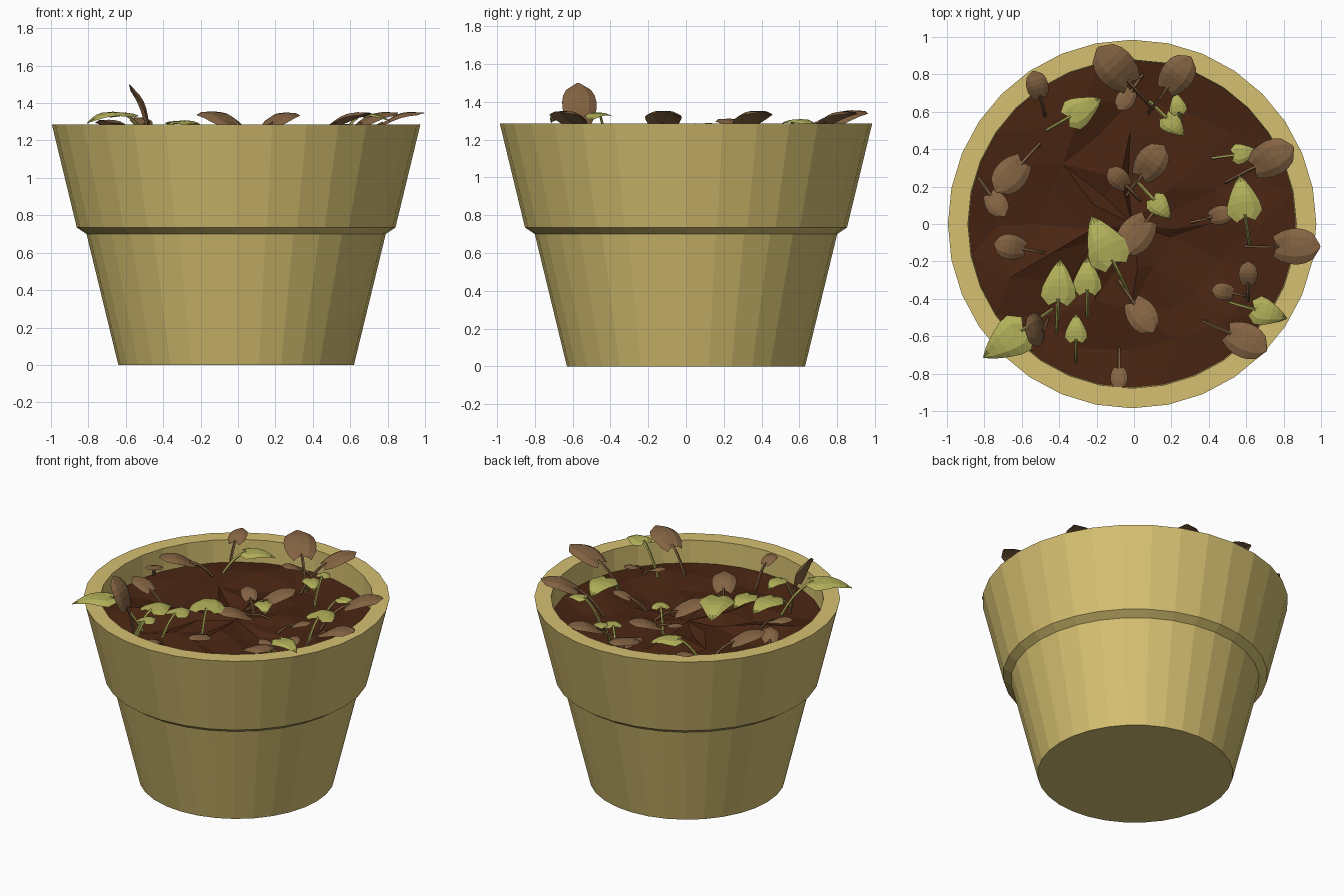
import bpy, bmesh, math, random
from mathutils import Vector

if "Cube" in bpy.data.objects:
    bpy.data.objects.remove(bpy.data.objects["Cube"])

random.seed(4)
CX = -0.01
SIDES = 32


def material(name, rgb):
    m = bpy.data.materials.new(name)
    m.diffuse_color = (*rgb, 1)
    m.use_nodes = True
    m.node_tree.nodes["Principled BSDF"].inputs["Base Color"].default_value = m.diffuse_color
    return m


CLAY = material("tan clay", (0.67, 0.53, 0.165))
SOIL = material("dark soil", (0.065, 0.018, 0.006))
BROWN = material("withered brown", (0.23, 0.125, 0.055))
GREEN = material("faded green", (0.44, 0.43, 0.10))


def make_object(name, bm, mat):
    bmesh.ops.recalc_face_normals(bm, faces=bm.faces)
    me = bpy.data.meshes.new(name)
    bm.to_mesh(me)
    bm.free()
    me.materials.append(mat)
    ob = bpy.data.objects.new(name, me)
    bpy.context.collection.objects.link(ob)
    return ob


def ring(bm, r, z, n=SIDES):
    return [bm.verts.new((CX + r * math.cos(2 * math.pi * i / n),
                          r * math.sin(2 * math.pi * i / n), z)) for i in range(n)]


def bridge(bm, a, b):
    n = len(a)
    for i in range(n):
        bm.faces.new((a[i], a[(i + 1) % n], b[(i + 1) % n], b[i]))


# Pot: lathed profile with collar, rim and inner wall
bm = bmesh.new()
profile = [(0.63, 0), (0.80, 0.70), (0.852, 0.735), (0.985, 1.285),
           (0.878, 1.285), (0.872, 1.04)]
rings = [ring(bm, r, z) for r, z in profile]
for a, b in zip(rings, rings[1:]):
    bridge(bm, a, b)
bm.faces.new(rings[0])
bm.faces.new(rings[-1])
make_object("pot", bm, CLAY)

# Soil: lumpy faceted disc made of jittered rings
bm = bmesh.new()
centre = bm.verts.new((CX, 0, 1.12))
loops = [ring(bm, r, 1.12, 16) for r in (0.24, 0.48, 0.70)]
edge = ring(bm, 0.876, 1.125)
for loop in loops:
    for v in loop:
        v.co += Vector((random.uniform(-.035, .035), random.uniform(-.035, .035),
                        random.uniform(-.04, .035)))
for i in range(16):
    bm.faces.new((centre, loops[0][i], loops[0][(i + 1) % 16]))
    j, k = 2 * i, (2 * i + 2) % SIDES
    a, b = loops[-1][i], loops[-1][(i + 1) % 16]
    for tri in ((a, edge[j], edge[j + 1]), (a, edge[j + 1], b), (b, edge[j + 1], edge[k])):
        bm.faces.new(tri)
for a, b in zip(loops, loops[1:]):
    bridge(bm, a, b)
bmesh.ops.triangulate(bm, faces=bm.faces[:])
make_object("soil", bm, SOIL)


def leaf(bm, base, tip, width, pointed):
    """Heart-shaped blade, arched along its length and bowed across."""
    d = tip - base
    side = Vector((-d.y, d.x, 0)).normalized()
    up = d.cross(side).normalized()
    rows = []
    for i in range(7):
        t = i / 6
        if pointed:
            w = min(1, .4 + 3 * t) * (1 - t) ** .8 * 1.4 + .02
        else:
            w = math.sqrt(max(0, 1 - (1.9 * t - .85) ** 2)) + .08
        row = []
        for u in (-1, -.55, 0, .55, 1):
            lobe = -.12 * abs(u) * (1 - t) ** 4
            h = .14 * d.length * math.sin(math.pi * t) - .16 * width * u * u * w
            if u == 0:
                h -= .03 * width
            row.append(bm.verts.new(base + d * (t + lobe) + side * (u * w * width / 2) + up * h))
        rows.append(row)
    for a, b in zip(rows, rows[1:]):
        for k in range(4):
            bm.faces.new((a[k], a[k + 1], b[k + 1], b[k]))


def stem(bm, root, end, r=0.009):
    """Thin four-sided stalk that rises and then bends over to the leaf."""
    mid = root.lerp(end, 0.45) + Vector((0, 0, 0.25 * (end - root).length))
    sections = []
    for i in range(6):
        t = i / 5
        p = root * (1 - t) ** 2 + mid * (2 * t * (1 - t)) + end * t * t
        tan = ((mid - root) * (1 - t) + (end - mid) * t).normalized()
        a = tan.cross(Vector((0.31, 0.2, 0.1))).normalized()
        b = tan.cross(a)
        sections.append([bm.verts.new(p + (a * math.cos(k * math.pi / 2)
                         + b * math.sin(k * math.pi / 2)) * r) for k in range(4)])
    for a, b in zip(sections, sections[1:]):
        bridge(bm, a, b)


# Leaves: centre x, y, heading in degrees, length
brown = [
    (-.11, .85, 132, .25), (.24, .81, 53, .21), (-.05, .66, 235, .12),
    (-.52, .75, 105, .14), (-.67, .25, 227, .21), (.10, .34, 53, .2),
    (-.09, .25, 135, .13), (-.73, .1, 305, .14), (-.67, -.12, 170, .16),
    (.75, .36, 28, .23), (.88, -.12, 0, .23), (.47, .05, 14, .12),
    (.61, -.26, 90, .12), (.47, -.36, 170, .11), (.61, -.63, 335, .22),
    (.05, -.5, 304, .19), (-.08, -.83, 270, .11), (0, -.07, 232, .22)]
green = [
    (-.26, .62, 30, .2), (.22, .52, 315, .14), (.23, .65, 100, .11),
    (.15, .08, 312, .14), (.58, .15, 98, .22), (.6, .38, 9, .13),
    (.73, -.48, 344, .18), (-.31, -.55, 90, .14), (-.25, -.27, 90, .18),
    (-.4, -.3, 87, .22), (-.17, -.08, 116, .27), (-.7, -.64, 215, .26)]

for label, mat, table in (("brown", BROWN, brown), ("green", GREEN, green)):
    blades, stalks = bmesh.new(), bmesh.new()
    is_green = mat is GREEN
    for x, y, heading, size in table:
        a = math.radians(heading)
        d = Vector((math.cos(a), math.sin(a), 0))
        # larger leaves near the rim stand higher, brown tips curl up
        z = min(1.32, 1.20 + 1.8 * size * max(0, math.hypot(x, y) - .5) + .02 * is_green)
        half = d * (size / 2) + Vector((0, 0, -.1 if is_green else .13)) * size
        mid = Vector((x, y, z))
        base, tip = mid - half, mid + half
        leaf(blades, base, tip, size * .78, is_green)
        root = base - d * (.04 + .6 * size)
        root.z = 1.10
        stem(stalks, root, base + half * .1)
    if not is_green:
        # one withered leaf standing upright
        base = Vector((-.48, -.56, 1.30))
        leaf(blades, base, Vector((-.58, -.57, 1.50)), .17, False)
        stem(stalks, Vector((-.46, -.51, 1.10)), base)
    make_object(label + "_leaves", blades, mat)
    make_object(label + "_stems", stalks, mat)
